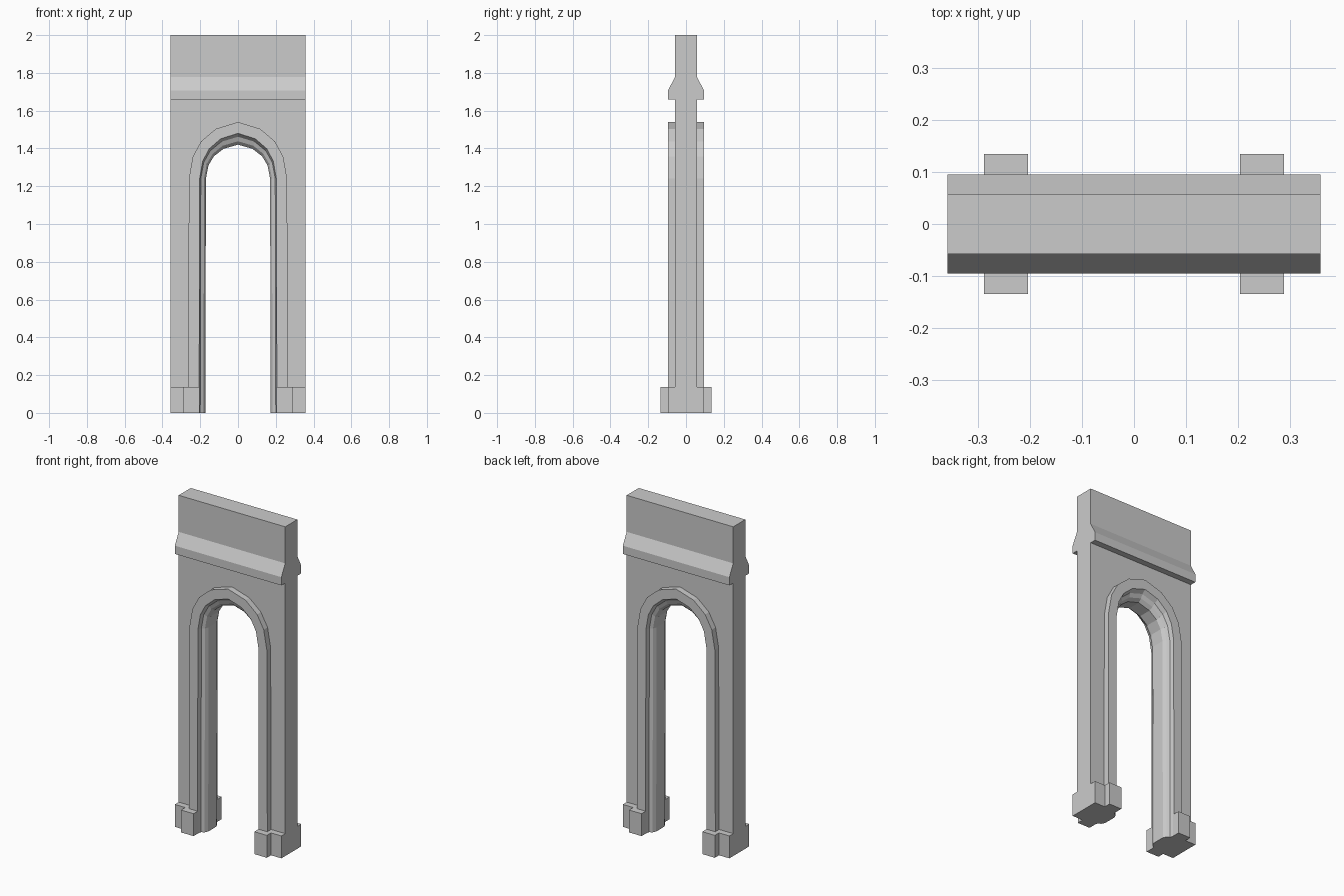
import bpy, bmesh

default = bpy.data.objects.get("Cube")
if default:
    bpy.data.objects.remove(default, do_unlink=True)

stone = bpy.data.materials.new("grey stone")
stone.use_nodes = True
GREY = (0.6, 0.6, 0.6, 1)
stone.diffuse_color = GREY
stone.node_tree.nodes["Principled BSDF"].inputs["Base Color"].default_value = GREY

HALF_WIDTH, WALL_Y, TRIM_Y, BASE_Y = 0.358, 0.058, 0.095, 0.135
SPRING = 1.24


def finish(name, bm):
    bmesh.ops.recalc_face_normals(bm, faces=bm.faces)
    mesh = bpy.data.meshes.new(name)
    bm.to_mesh(mesh)
    bm.free()
    mesh.materials.append(stone)
    obj = bpy.data.objects.new(name, mesh)
    bpy.context.collection.objects.link(obj)
    return obj


def prism(name, points, direction):
    """Extrude a closed outline along a vector."""
    bm = bmesh.new()
    face = bm.faces.new([bm.verts.new(p) for p in points])
    extruded = bmesh.ops.extrude_face_region(bm, geom=[face])["geom"]
    verts = [g for g in extruded if isinstance(g, bmesh.types.BMVert)]
    bmesh.ops.translate(bm, verts=verts, vec=direction)
    return finish(name, bm)


def box(name, x0, x1, half_depth, height):
    outline = [(x0, -half_depth, 0), (x1, -half_depth, 0),
               (x1, half_depth, 0), (x0, half_depth, 0)]
    return prism(name, outline, (0, 0, height))


def arch_path(width, rise, y):
    """Faceted arch from the left foot over the crown to the right foot."""
    unit = [(1, 0), (0.92, 0.39), (0.75, 0.66), (0.45, 0.88)]
    side = [(width * 1.015, y, 0)]
    side += [(width * u, y, SPRING + rise * v) for u, v in unit]
    other = [(-x, d, z) for x, d, z in reversed(side)]
    return side + [(0, y, SPRING + rise)] + other


# Wall with an arched doorway; its inner edge is buried in the surround
outline = [(-HALF_WIDTH, -WALL_Y, 0), (-HALF_WIDTH, -WALL_Y, 2),
           (HALF_WIDTH, -WALL_Y, 2), (HALF_WIDTH, -WALL_Y, 0)]
prism("arched_wall", outline + arch_path(0.23, 0.265, -WALL_Y), (0, 2 * WALL_Y, 0))

# Moulded surround: stepped section swept round the arch
half = [(0.26, 0.30, TRIM_Y), (0.203, 0.24, TRIM_Y), (0.197, 0.222, 0.07),
        (0.18, 0.198, 0.06), (0.17, 0.18, 0.04)]
section = [(w, r, -y) for w, r, y in half] + list(reversed(half))
bm = bmesh.new()
rails = [[bm.verts.new(p) for p in arch_path(*s)] for s in section]
for a, b in zip(rails, rails[1:] + rails[:1]):
    for i in range(len(a) - 1):
        bm.faces.new((a[i], a[i + 1], b[i + 1], b[i]))
for end in (0, -1):
    bm.faces.new([rail[end] for rail in rails])
finish("arch_surround", bm)

# Sloped cornice on both faces
for name, s in (("front_cornice", -1), ("back_cornice", 1)):
    profile = [(0, 1.658), (TRIM_Y, 1.658), (TRIM_Y, 1.708), (WALL_Y, 1.778), (0, 1.778)]
    prism(name, [(-HALF_WIDTH, s * y, z) for y, z in profile], (2 * HALF_WIDTH, 0, 0))

# Foot blocks on each leg
for side, s in (("left", 1), ("right", -1)):
    box(side + "_plinth", s * 0.204, s * HALF_WIDTH, TRIM_Y, 0.136)
    box(side + "_plinth_projection", s * 0.204, s * 0.288, BASE_Y, 0.136)
